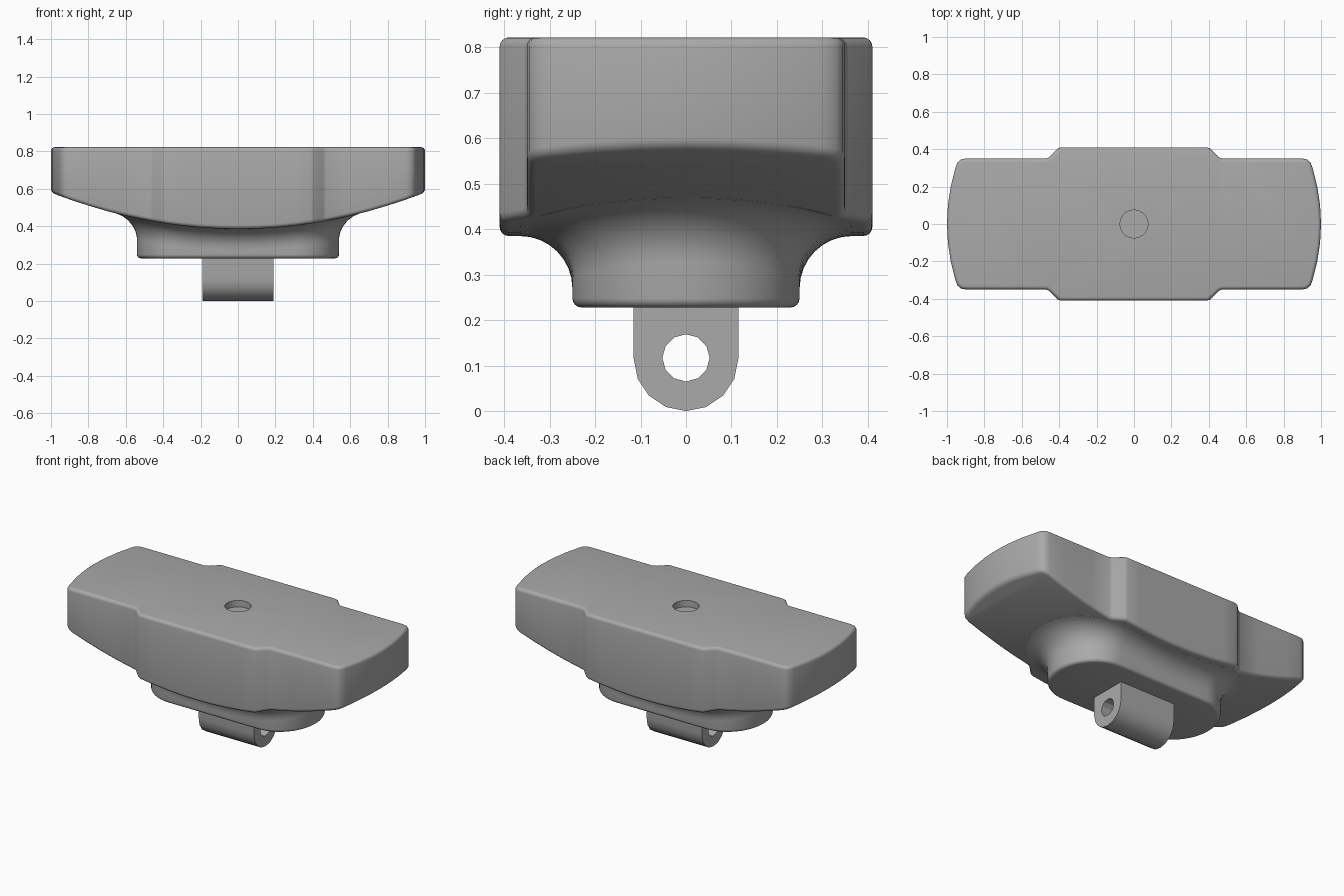
import bpy, bmesh
from math import sin, cos, pi, radians
from mathutils import Vector

cube = bpy.data.objects.get("Cube")
if cube:
    bpy.data.objects.remove(cube, do_unlink=True)

grey = bpy.data.materials.new("plain grey")
grey.use_nodes = True
grey.diffuse_color = (0.4, 0.4, 0.4, 1)
grey.node_tree.nodes["Principled BSDF"].inputs["Base Color"].default_value = (0.4, 0.4, 0.4, 1)

TOP = 0.822


def underside(x):
    return 0.385 + 0.195 * x * x


def loop_from_quadrant(q):
    """Mirror a quarter outline, running from x = 0 to y = 0, into a closed loop."""
    half = q + [(x, -y) for x, y in reversed(q[:-1])]
    return half + [(-x, y) for x, y in reversed(half[1:-1])]


def inset(points, d):
    """Move a clockwise outline inwards by d with mitred corners."""
    result = []
    for i, p in enumerate(points):
        a, b, c = (Vector(v) for v in (points[i - 1], p, points[(i + 1) % len(points)]))
        e, f = (b - a).normalized(), (c - b).normalized()
        n, m = Vector((e.y, -e.x)), Vector((f.y, -f.x))
        result.append(b + (n + m) * d / (1 + n.dot(m)))
    return result


def finish(name, bm, angle=35):
    bmesh.ops.recalc_face_normals(bm, faces=bm.faces)
    mesh = bpy.data.meshes.new(name)
    bm.to_mesh(mesh)
    bm.free()
    mesh.materials.append(grey)
    obj = bpy.data.objects.new(name, mesh)
    bpy.context.collection.objects.link(obj)
    bpy.ops.object.select_all(action="DESELECT")
    obj.select_set(True)
    bpy.context.view_layer.objects.active = obj
    bpy.ops.object.shade_smooth_by_angle(angle=radians(angle))
    return obj


def loft(name, rings):
    """Join rings from top to bottom; caps are strips across the y axis."""
    bm = bmesh.new()
    rows = [[bm.verts.new(p) for p in ring] for ring in rings]
    n = len(rows[0])
    for a, b in zip(rows, rows[1:]):
        for i in range(n):
            j = (i + 1) % n
            bm.faces.new((a[i], a[j], b[j], b[i]))
    bm.faces.new(rows[0])
    # The loop is symmetric in y, so vertex i faces vertex n/2 - i.
    low = rows[-1]
    for i in range(-(n // 4), n // 4):
        quad = [low[i], low[i + 1], low[(n // 2 - i - 1) % n], low[(n // 2 - i) % n]]
        bm.faces.new(list(dict.fromkeys(quad)))
    return finish(name, bm)


def cut(obj, cutter):
    mod = obj.modifiers.new("cut", "BOOLEAN")
    mod.operation = "DIFFERENCE"
    mod.solver = "EXACT"
    mod.object = cutter
    bpy.context.view_layer.objects.active = obj
    bpy.ops.object.modifier_apply(modifier=mod.name)
    bpy.data.objects.remove(cutter, do_unlink=True)


def cylinder(name, radius, depth, sides, location, rotation=(0, 0, 0)):
    bpy.ops.mesh.primitive_cylinder_add(radius=radius, depth=depth, vertices=sides,
                                        location=location, rotation=rotation)
    obj = bpy.context.object
    obj.name = name
    obj.hide_render = True
    return obj


# Body: stepped plan with bowed ends, rounded rims and an arched underside
quadrant = [(x / 10, 0.41) for x in range(4)]
quadrant += [(0.39, 0.41), (0.405, 0.405), (0.455, 0.357), (0.47, 0.35)]
quadrant += [(x / 10, 0.35) for x in (6, 7, 8, 9)]
quadrant += [(0.925, 0.345), (0.944, 0.329)]
quadrant += [(1 - 0.5 * y * y, y) for y in (0.3, 0.2, 0.1, 0)]
outline = loop_from_quadrant(quadrant)
R = 0.02
turns = [k * pi / 8 for k in range(5)]
rings = []
for t in turns:
    rings.append([(x, y, TOP - R * (1 - cos(t))) for x, y in inset(outline, R * (1 - sin(t)))])
for t in reversed(turns):
    rings.append([(x, y, underside(x) + R * (1 - cos(t)))
                  for x, y in inset(outline, R * (1 - sin(t)))])
body = loft("body", rings)

# Shallow round recess in the top
cut(body, cylinder("recess_cutter", 0.075, 0.08, 24, (0, 0, TOP)))


# Collar: rounded oblong that flares into the arched underside
def oblong(offset):
    q = [(x * 0.31 / 4, 0.25 + offset) for x in range(4)]
    for k in range(13):
        t = k * pi / 24
        q.append((0.31 + (0.23 + offset) * sin(t), (0.25 + offset) * cos(t)))
    q[-1] = (q[-1][0], 0)
    return loop_from_quadrant(q)


FLARE = 0.115
BASE = 0.228
rings = [[(x, y, underside(x) + 0.02) for x, y in oblong(FLARE)]]
for k in range(9):
    t = k * pi / 16
    rings.append([(x, y, underside(x) - FLARE * (1 - cos(t)))
                  for x, y in oblong(FLARE * (1 - sin(t)))])
for t in reversed(turns):
    rings.append([(x, y, BASE + R * (1 - cos(t))) for x, y in oblong(-R * (1 - sin(t)))])
collar = loft("collar", rings)

# Lug: round-bottomed bar with a hole running along it
bm = bmesh.new()
W = 0.115
profile = [(-W, 0.24)] + [(-W * cos(k * pi / 8), W - W * sin(k * pi / 8)) for k in range(9)]
profile.append((W, 0.24))
face = bm.faces.new([bm.verts.new((-0.19, y, z)) for y, z in profile])
side = bmesh.ops.extrude_face_region(bm, geom=[face])
bmesh.ops.translate(bm, vec=(0.38, 0, 0),
                    verts=[v for v in side["geom"] if isinstance(v, bmesh.types.BMVert)])
lug = finish("lug", bm)
cut(lug, cylinder("lug_hole_cutter", 0.052, 0.6, 12, (0, 0, 0.117), (0, pi / 2, 0)))
